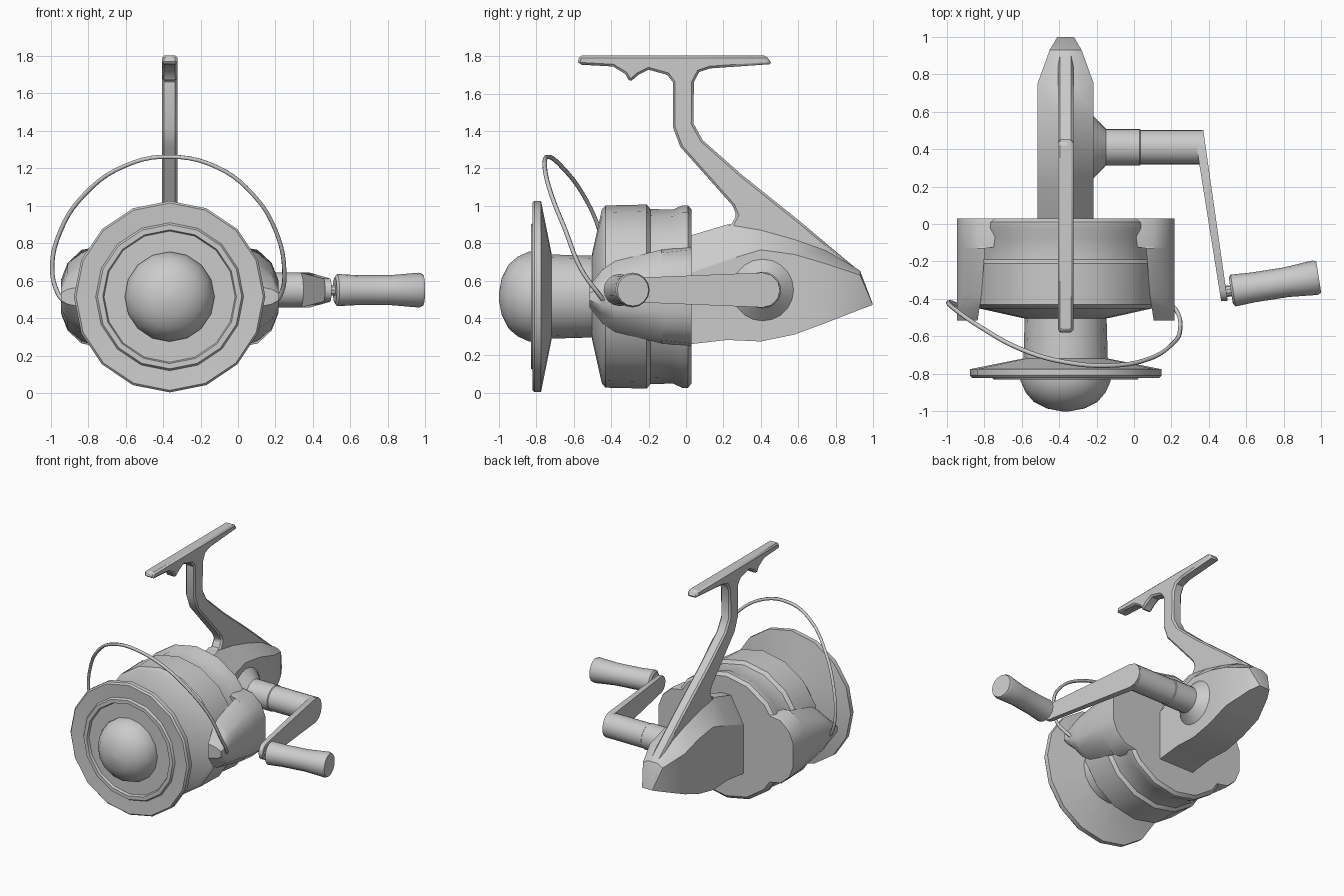
import bpy, bmesh, math
from mathutils import Vector, Matrix

if "Cube" in bpy.data.objects:
    bpy.data.objects.remove(bpy.data.objects["Cube"])

CX, CZ = -0.365, 0.515   # spool axis (runs along y)


def finish(name, bm, smooth=35, bevel=0):
    bmesh.ops.recalc_face_normals(bm, faces=bm.faces)
    me = bpy.data.meshes.new(name)
    bm.to_mesh(me)
    bm.free()
    ob = bpy.data.objects.new(name, me)
    bpy.context.collection.objects.link(ob)
    bpy.ops.object.select_all(action='DESELECT')
    ob.select_set(True)
    bpy.context.view_layer.objects.active = ob
    bpy.ops.object.shade_smooth_by_angle(angle=math.radians(smooth))
    if bevel:
        mod = ob.modifiers.new("Bevel", 'BEVEL')
        mod.width = bevel
        mod.segments = 1
        mod.limit_method = 'ANGLE'
        mod.angle_limit = math.radians(50)
    return ob


def loft(name, rings, smooth=35, bevel=0):
    """Skin equal-length rings of points and cap both ends."""
    bm = bmesh.new()
    rows = [[bm.verts.new(p) for p in r] for r in rings]
    n = len(rows[0])
    for a, b in zip(rows, rows[1:]):
        for i in range(n):
            j = (i + 1) % n
            bm.faces.new((a[i], a[j], b[j], b[i]))
    bm.faces.new(rows[0])
    bm.faces.new(rows[-1])
    return finish(name, bm, smooth, bevel)


def lathe(name, profile, origin, axis, sides=16, smooth=35):
    """Revolve (distance, radius) pairs about an axis."""
    rot = Vector(axis).to_track_quat('Z', 'Y').to_matrix()
    rings = []
    for d, r in profile:
        rings.append([Vector(origin) + rot @ Vector((
            r * math.cos(2 * math.pi * i / sides),
            r * math.sin(2 * math.pi * i / sides), d)) for i in range(sides)])
    return loft(name, rings, smooth)


# spool: drag knob dome, stepped front flange and line drum
lathe("spool", [(-1, .02), (-.985, .1), (-.95, .17), (-.9, .213), (-.84, .24),
                (-.812, .24), (-.812, .35), (-.83, .357), (-.83, .385),
                (-.815, .395), (-.822, .5), (-.81, .511), (-.775, .511),
                (-.718, .225), (-.48, .218)], (CX, 0, CZ), (0, 1, 0))

# rotor drum with a waist
lathe("rotor", [(-.505, .21), (-.5, .24), (-.45, .465), (-.43, .487),
                (-.21, .492), (-.19, .468), (-.07, .465), (-.02, .488),
                (.01, .488), (.03, .465)], (CX, 0, CZ), (0, 1, 0))

# rotor arms, one on each side, tapering to the front
ARM = [(.36, .27), (.47, .25), (.545, .18), (.58, .09)]
for side, label in ((-1, "left"), (1, "right")):
    rings = []
    for y, k, inner in ((.03, .97, 0), (.015, 1, 0), (-.12, .94, 0),
                        (-.13, .93, .07), (-.38, .7, .09), (-.45, .52, .1), (-.515, .22, .11)):
        half = [(max(x, .36 + inner), z * k) for x, z in ARM]
        pts = half + [(x, -z) for x, z in reversed(half)]
        rings.append([(CX + side * x, y, CZ + z) for x, z in pts])
    loft("rotor_arm_" + label, rings, 40)

# bail wire
cu = bpy.data.curves.new("bail_wire", 'CURVE')
cu.dimensions = '3D'
cu.bevel_depth = .012
cu.bevel_resolution = 1
cu.resolution_u = 5
cu.use_fill_caps = True
path = [(-.93, -.44, .49), (-.96, -.425, .53), (-.992, -.42, .66), (-.95, -.46, .86),
        (-.82, -.55, 1.06), (-.6, -.67, 1.215), (-.365, -.738, 1.262),
        (-.11, -.755, 1.205), (.08, -.72, 1.06), (.2, -.645, .87),
        (.247, -.56, .66), (.225, -.46, .52), (.19, -.43, .48)]
sp = cu.splines.new('BEZIER')
sp.bezier_points.add(len(path) - 1)
for bp, p in zip(sp.bezier_points, path):
    bp.co = p
    bp.handle_left_type = bp.handle_right_type = 'AUTO'
bpy.context.collection.objects.link(bpy.data.objects.new("bail_wire", cu))

# gear housing: sections along y (y, half width, bottom, shoulder, top)
rings = []
for y, w, bot, mid, top in ((.02, .15, .26, .64, .84), (.22, .15, .283, .71, .90),
                            (.4, .15, .275, .765, .87), (.58, .15, .312, .74, .82),
                            (.75, .15, .375, .69, .76), (.93, .085, .445, .63, .655),
                            (.997, .045, .47, .475, .48)):
    half = [(w, bot), (w, mid), (min(w, .042), top)]
    pts = half + [(-x, z) for x, z in reversed(half)]
    # tail slopes back towards its lower end
    rings.append([(CX + x, y, z) for x, z in pts])
loft("gear_housing", rings, 30)

# foot, stem and sloping leg as one extruded side profile
LEG = [(-.57, 1.803), (.43, 1.803), (.46, 1.758), (.13, 1.735), (.07, 1.715),
       (.042, 1.66), (.04, 1.44), (.09, 1.35), (.3, 1.165), (.6, .925), (.93, .648),
       (.8, .6), (.1, .7), (.03, .84), (.245, .905), (.27, .95), (.25, 1.0),
       (-.03, 1.315), (-.07, 1.42), (-.07, 1.66), (-.1, 1.7), (-.2, 1.728),
       (-.255, 1.7), (-.3, 1.662), (-.325, 1.705), (-.39, 1.745), (-.57, 1.755), (-.578, 1.77)]
loft("foot_and_leg", [[(CX + s * .041, y, z) for y, z in LEG] for s in (-1, 1)], 30, .012)

# crank shaft with flared collar
HY, HZ = .41, .55
lathe("crank_shaft", [(-.3, .165), (-.215, .165), (-.15, .098), (.03, .098),
                      (.035, .093), (.36, .093)], (0, HY, HZ), (1, 0, 0), 20)

# crank arm: rounded bar that narrows towards the knob
rings = []
for x0, x1 in ((0, 1), (1, 1)):
    pts = []
    for cy, r, base in ((HY, .093, -90), (-.35, .062, 90)):
        for i in range(7):
            a = math.radians(base + 30 * i)
            y, z = cy + r * math.cos(a), HZ + r * math.sin(a)
            t = (.5 - y) / .91
            outer = .37 + .13 * t
            thick = .05 - .015 * t
            pts.append((outer - (thick if x0 == 0 else 0), y, z))
    rings.append(pts)
loft("crank_arm", rings, 35)

# knob with a short pin
axis = (.48, .075, 0)
lathe("knob_pin", [(-.02, .03), (.06, .03)], (.48, -.362, HZ), axis, 10)
lathe("knob", [(0, .07), (.012, .086), (.12, .08), (.3, .08), (.455, .093),
               (.475, .085)], (.517, -.357, HZ), axis, 16)
